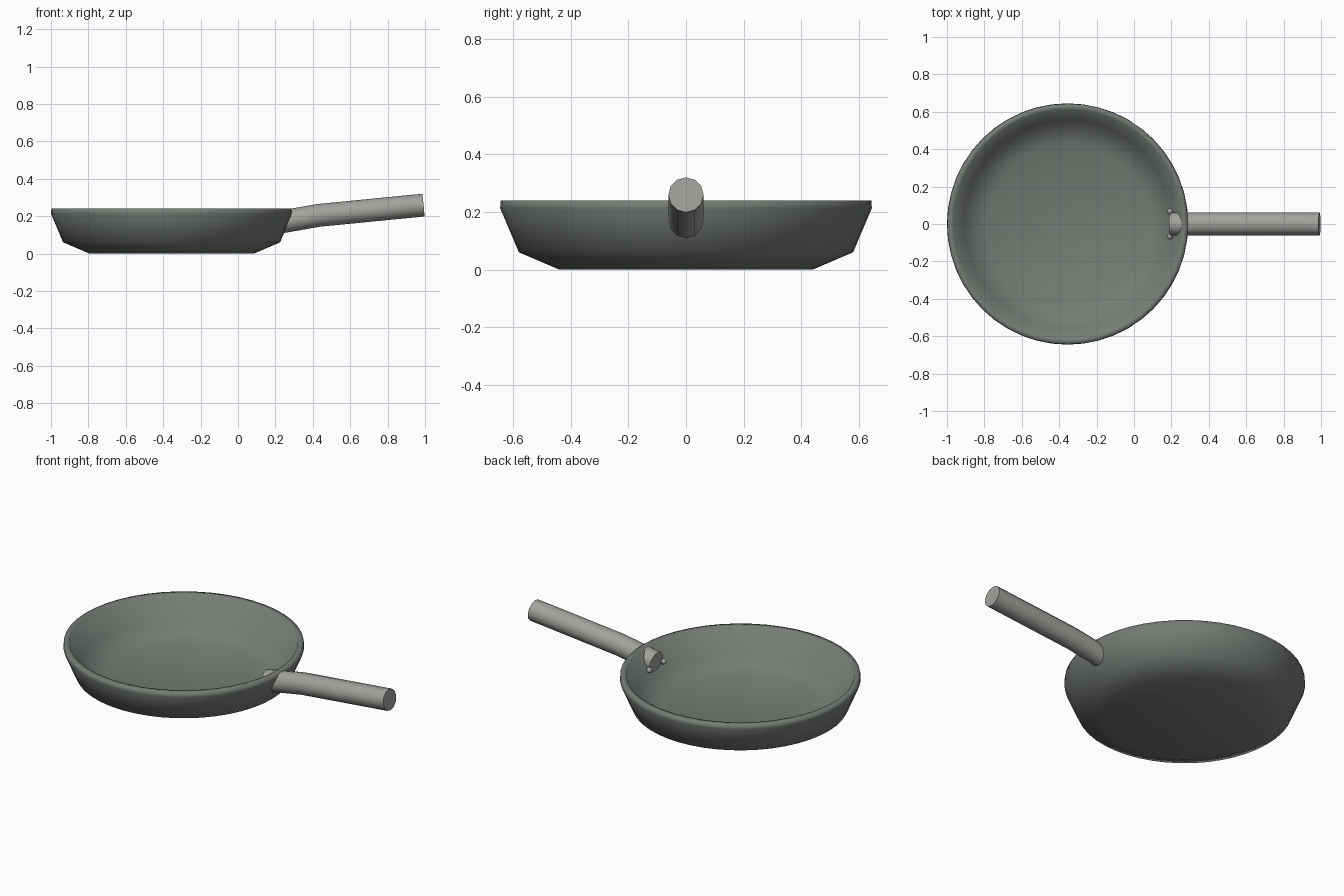
import bpy, bmesh, math
from mathutils import Vector, Matrix

cube = bpy.data.objects.get("Cube")
if cube:
    bpy.data.objects.remove(cube, do_unlink=True)


def material(name, rgb):
    m = bpy.data.materials.new(name)
    m.use_nodes = True
    m.diffuse_color = (*rgb, 1)
    m.node_tree.nodes["Principled BSDF"].inputs["Base Color"].default_value = (*rgb, 1)
    return m


def finish(bm, name, mat, location=(0, 0, 0), angle=None):
    bmesh.ops.recalc_face_normals(bm, faces=bm.faces)
    mesh = bpy.data.meshes.new(name)
    bm.to_mesh(mesh)
    bm.free()
    mesh.materials.append(mat)
    ob = bpy.data.objects.new(name, mesh)
    ob.location = location
    bpy.context.collection.objects.link(ob)
    bpy.ops.object.select_all(action='DESELECT')
    ob.select_set(True)
    bpy.context.view_layer.objects.active = ob
    if angle is None:
        bpy.ops.object.shade_smooth()
    else:
        bpy.ops.object.shade_smooth_by_angle(angle=angle)
    return ob


iron = material("dark iron", (0.18, 0.20, 0.18))
steel = material("grey steel", (0.36, 0.36, 0.34))

# Pan body: revolved wall profile, outside bottom up over the rim to the inner floor
PAN_X = -0.355
profile = [(0, 0), (0.44, 0), (0.58, 0.06), (0.645, 0.213), (0.643, 0.24),
           (0.612, 0.24), (0.555, 0.09), (0.43, 0.03), (0, 0.03)]
bm = bmesh.new()
verts = [bm.verts.new((r, 0, z)) for r, z in profile]
edges = [bm.edges.new(pair) for pair in zip(verts, verts[1:])]
bmesh.ops.spin(bm, geom=verts + edges, cent=(0, 0, 0), axis=(0, 0, 1),
               angle=math.tau, steps=48, use_duplicate=False)
bmesh.ops.remove_doubles(bm, verts=bm.verts, dist=0.0005)
finish(bm, "pan_body", iron, (PAN_X, 0, 0))

# Handle: round bar with a slight bend, poking through the wall
SIDES, RADIUS = 12, 0.061
path = [Vector((0.197, 0, 0.163)), Vector((0.43, 0, 0.204)), Vector((0.992, 0, 0.259))]
tangents = [path[1] - path[0], path[2] - path[0], path[2] - path[1]]
bm = bmesh.new()
rings = []
for point, tangent in zip(path, tangents):
    side = Vector((0, 1, 0))
    up = tangent.normalized().cross(side)
    rings.append([bm.verts.new(point + RADIUS * (side * math.cos(a) + up * math.sin(a)))
                  for a in (math.tau * i / SIDES for i in range(SIDES))])
for low, high in zip(rings, rings[1:]):
    for i in range(SIDES):
        j = (i + 1) % SIDES
        bm.faces.new((low[i], low[j], high[j], high[i]))
bm.faces.new(rings[0])
bm.faces.new(rings[-1])
finish(bm, "handle", steel, angle=math.radians(40))

# Rivets on the inner wall, one each side of the handle
for name, sign in (("rivet_left", 1), ("rivet_right", -1)):
    bm = bmesh.new()
    bmesh.ops.create_uvsphere(bm, u_segments=12, v_segments=8, radius=0.016)
    finish(bm, name, steel, (0.193, sign * 0.067, 0.143))
